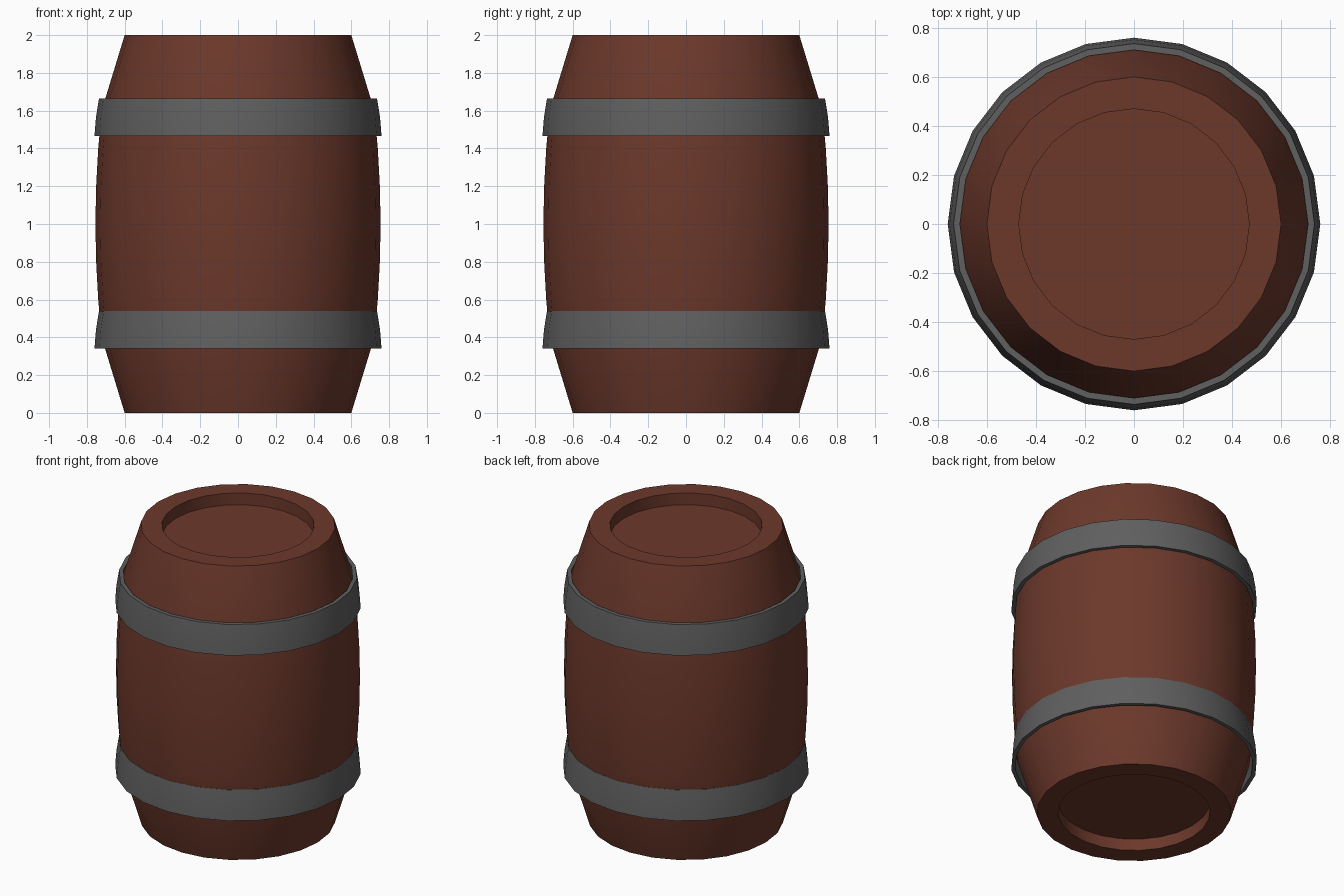
import bpy, bmesh
from math import cos, sin, pi, radians

if "Cube" in bpy.data.objects:
    bpy.data.objects.remove(bpy.data.objects["Cube"])

SIDES = 24


def material(name, color):
    m = bpy.data.materials.new(name)
    m.diffuse_color = (*color, 1)
    m.use_nodes = True
    m.node_tree.nodes["Principled BSDF"].inputs["Base Color"].default_value = m.diffuse_color
    return m


def lathe(name, profile, mat, closed):
    """Revolve (radius, z) points; close the loop or cap both ends."""
    bm = bmesh.new()
    rings = [[bm.verts.new((r * cos(2 * pi * i / SIDES), r * sin(2 * pi * i / SIDES), z))
              for i in range(SIDES)] for r, z in profile]
    pairs = list(zip(rings, rings[1:]))
    if closed:
        pairs.append((rings[-1], rings[0]))
    else:
        bm.faces.new(rings[0])
        bm.faces.new(rings[-1])
    for a, b in pairs:
        for i in range(SIDES):
            j = (i + 1) % SIDES
            bm.faces.new((a[i], a[j], b[j], b[i]))
    bmesh.ops.recalc_face_normals(bm, faces=bm.faces)
    mesh = bpy.data.meshes.new(name)
    bm.to_mesh(mesh)
    bm.free()
    mesh.materials.append(mat)
    ob = bpy.data.objects.new(name, mesh)
    bpy.context.collection.objects.link(ob)
    bpy.ops.object.select_all(action='DESELECT')
    ob.select_set(True)
    bpy.context.view_layer.objects.active = ob
    bpy.ops.object.shade_smooth_by_angle(angle=radians(30))
    return ob


wood = material("wood", (0.15, 0.04, 0.024))
iron = material("iron", (0.115, 0.115, 0.115))

# Barrel body: recessed head, rim, bulging staves, mirrored about z = 1
lower = [(0.47, 0.08), (0.47, 0.0), (0.6, 0.0), (0.722, 0.4), (0.74, 0.6), (0.751, 0.8)]
upper = [(r, 2 - z) for r, z in reversed(lower)]
lathe("barrel_body", lower + [(0.755, 1.0)] + upper, wood, False)

# Iron hoops, both flaring towards the bottom
for name, z in (("lower_hoop", 0.34), ("upper_hoop", 1.465)):
    lathe(name, [(0.76, z), (0.752, z + 0.1), (0.736, z + 0.2),
                 (0.71, z + 0.2), (0.726, z + 0.1), (0.735, z)], iron, True)
